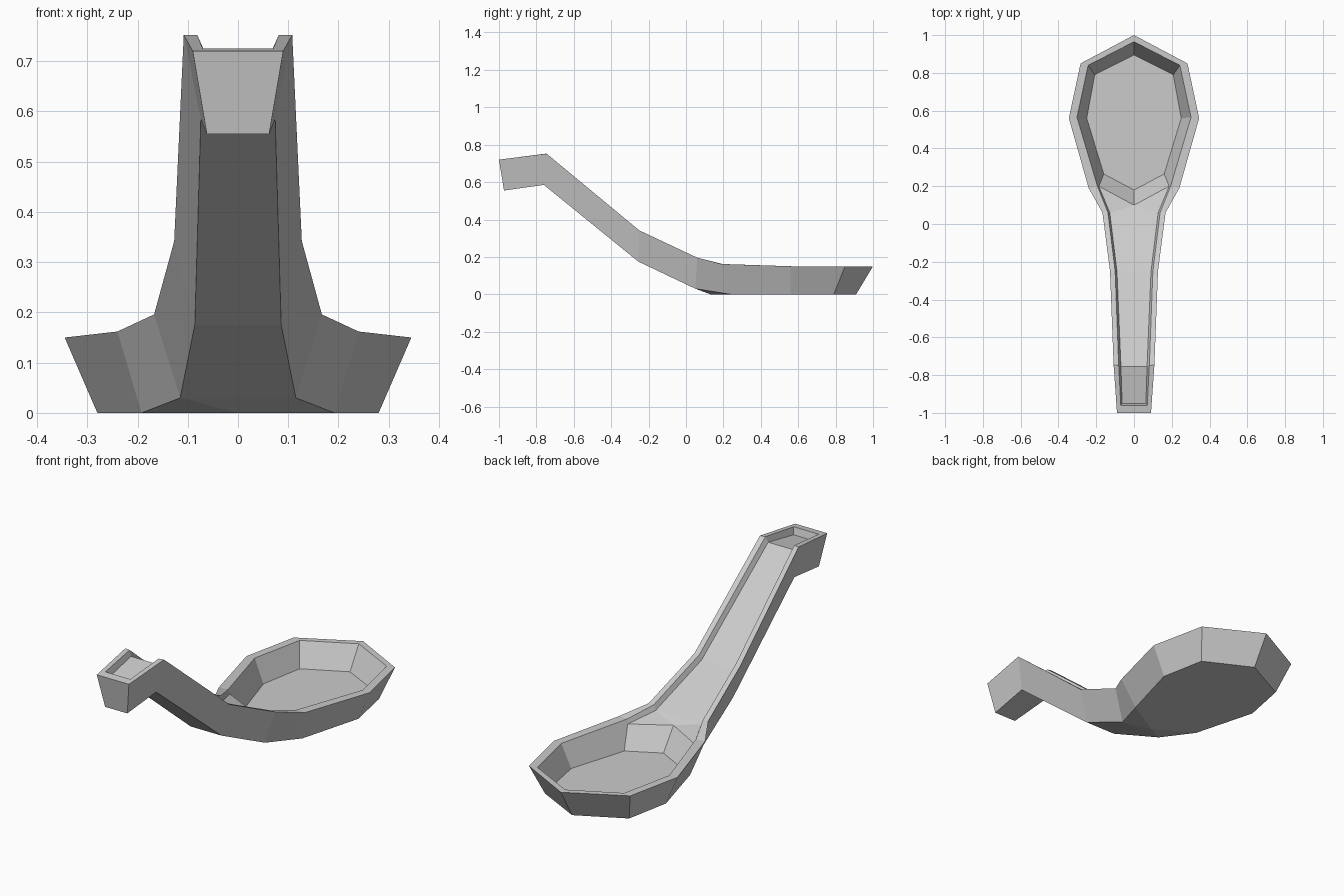
import bpy
import bmesh

cube = bpy.data.objects.get("Cube")
if cube:
    bpy.data.objects.remove(cube)

# Half outlines from handle tip to bowl tip: (half width, y, z)
RIM_OUTER = [(.09, -1, .72), (.108, -.745, .752), (.127, -.25, .342), (.167, .06, .196),
             (.24, .19, .162), (.345, .56, .15), (.283, .85, .15), (0, 1, .15)]
UNDERSIDE = [(.062, -.973, .555), (.074, -.76, .585), (.086, -.255, .175), (.115, .05, .03),
             (.192, .24, 0), (.28, .56, 0), (.235, .79, 0), (0, .91, 0)]
RIM_INNER = [(.07, -.96, .725), (.081, -.75, .752), (.1, -.25, .342), (.138, .06, .196),
             (.192, .195, .162), (.302, .565, .15), (.243, .84, .15), (0, .965, .15)]
CHANNEL = [(.063, -.95, .69), (.069, -.755, .725), (.09, -.252, .315), (.128, .06, .17),
           (.186, .2, .14)]
BOWL = [(.16, .265, .035), (.25, .56, .035), (.208, .79, .035), (0, .895, .035)]

grey = bpy.data.materials.new("grey ceramic")
grey.use_nodes = True
grey.diffuse_color = (.6, .6, .6, 1)
grey.node_tree.nodes["Principled BSDF"].inputs["Base Color"].default_value = grey.diffuse_color

bm = bmesh.new()


def mirrored(points):
    """Right and left vertex chains; points on the centre line are shared."""
    right = [bm.verts.new(p) for p in points]
    left = [v if v.co.x == 0 else bm.verts.new((-v.co.x, v.co.y, v.co.z)) for v in right]
    return right, left


outer, under, inner, channel, bowl = map(
    mirrored, (RIM_OUTER, UNDERSIDE, RIM_INNER, CHANNEL, BOWL))
under_ridge = bm.verts.new((0, .13, 0))
step_top = bm.verts.new((0, .1, .145))
step_foot = bm.verts.new((0, .18, .035))


def bridge(a, b, first, last):
    for i in range(first, last):
        bm.faces.new((a[i], a[i + 1], b[i + 1], b[i]))


# Sides, rim and inner walls
for s in (0, 1):
    o, u, r, c, b = outer[s], under[s], inner[s], channel[s], bowl[s]
    bridge(o, u, 0, 7)
    bridge(o, r, 0, 7)
    bridge(r, c, 0, 4)
    bm.faces.new((r[4], r[5], b[1], b[0], c[4]))
    for i in (5, 6):
        bm.faces.new((r[i], r[i + 1], b[i - 3], b[i - 4]))
    # Step from the handle channel down into the bowl
    bm.faces.new((c[4], b[0], step_foot, step_top))
    bm.faces.new((c[3], c[4], step_top))
    bm.faces.new((u[3], u[4], under_ridge))

# Handle tip
bridge(outer[0][:1] + outer[1][:1], under[0][:1] + under[1][:1], 0, 1)
bridge(outer[0][:1] + outer[1][:1], inner[0][:1] + inner[1][:1], 0, 1)
bridge(inner[0][:1] + inner[1][:1], channel[0][:1] + channel[1][:1], 0, 1)

# Channel floor and handle underside
bridge(channel[0], channel[1], 0, 3)
bridge(under[0], under[1], 0, 3)
bm.faces.new((channel[0][3], channel[1][3], step_top))
bm.faces.new((under[0][3], under[1][3], under_ridge))

# Bowl floor and base
bm.faces.new([step_foot] + bowl[0] + bowl[1][-2::-1])
bm.faces.new([under_ridge] + under[0][4:] + under[1][6:3:-1])

bmesh.ops.recalc_face_normals(bm, faces=bm.faces)
mesh = bpy.data.meshes.new("soup_spoon")
bm.to_mesh(mesh)
bm.free()
mesh.materials.append(grey)
spoon = bpy.data.objects.new("soup_spoon", mesh)
bpy.context.collection.objects.link(spoon)
